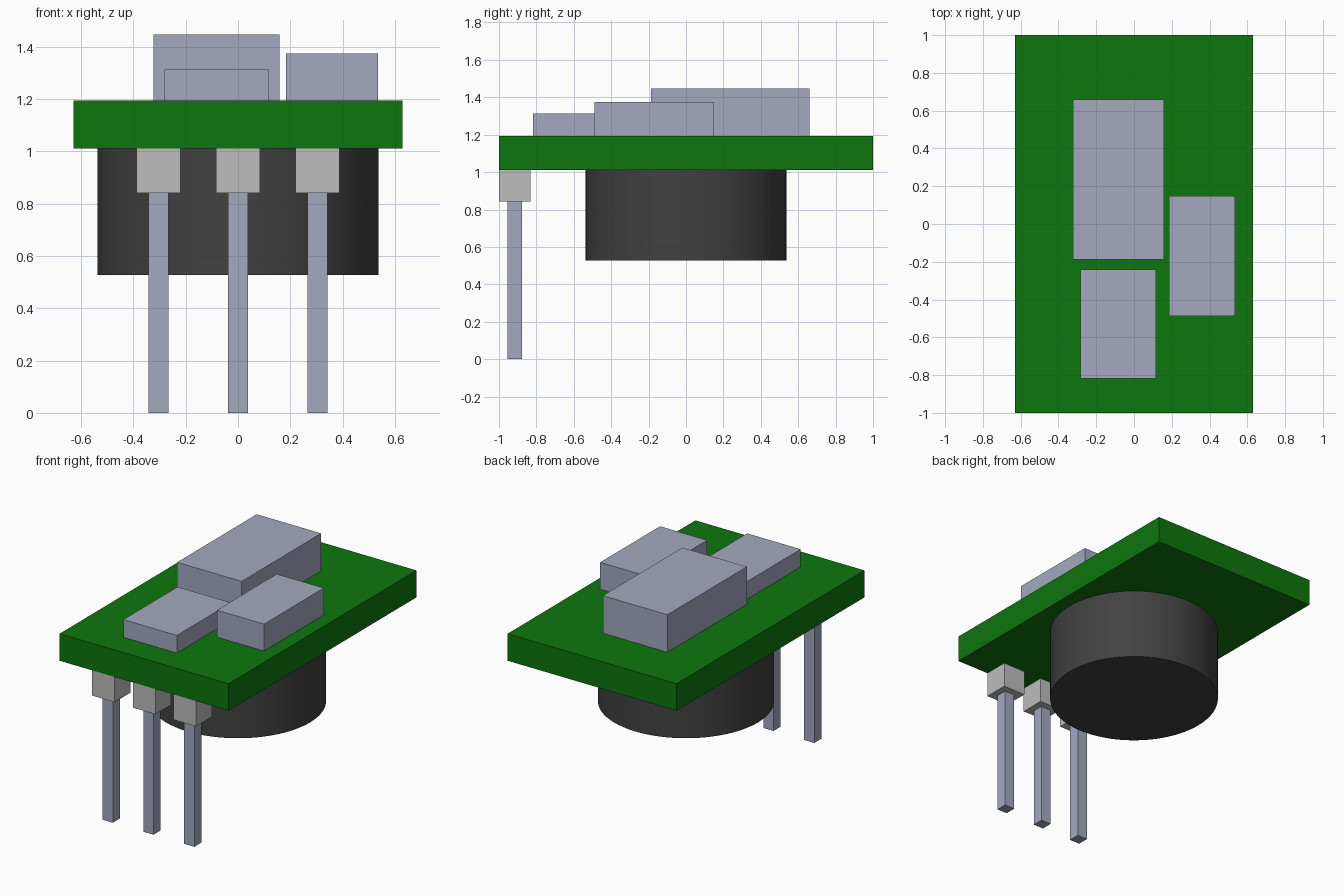
import bpy
import math

cube = bpy.data.objects.get("Cube")
if cube:
    bpy.data.objects.remove(cube, do_unlink=True)


def material(name, rgb):
    m = bpy.data.materials.new(name)
    m.use_nodes = True
    colour = (*rgb, 1.0)
    m.diffuse_color = colour
    m.node_tree.nodes["Principled BSDF"].inputs["Base Color"].default_value = colour
    return m


green = material("board green", (0.004, 0.181, 0.004))
metal = material("blue grey metal", (0.366, 0.397, 0.521))
grey = material("light grey plastic", (0.509, 0.509, 0.509))
black = material("dark grey plastic", (0.053, 0.053, 0.053))


def box(name, x, y, z, mat):
    """Box from (min, max) pairs along each axis."""
    bpy.ops.mesh.primitive_cube_add(size=1, location=[sum(r) / 2 for r in (x, y, z)])
    ob = bpy.context.object
    ob.name = name
    ob.scale = [r[1] - r[0] for r in (x, y, z)]
    bpy.ops.object.transform_apply(location=False, rotation=False, scale=True)
    ob.data.materials.append(mat)
    return ob


BOTTOM, TOP = 1.012, 1.194

# Circuit board
box("circuit_board", (-0.63, 0.63), (-1, 1), (BOTTOM, TOP), green)

# Components on top of the board
box("large_component", (-0.323, 0.158), (-0.187, 0.66), (TOP, 1.447), metal)
box("side_component", (0.184, 0.536), (-0.488, 0.149), (TOP, 1.375), metal)
box("front_component", (-0.282, 0.117), (-0.818, -0.241), (TOP, 1.313), metal)

# Round housing under the board
bpy.ops.mesh.primitive_cylinder_add(vertices=96, radius=0.538, depth=BOTTOM - 0.527,
                                    location=(0, 0, (BOTTOM + 0.527) / 2))
housing = bpy.context.object
housing.name = "round_housing"
housing.data.materials.append(black)
bpy.ops.object.shade_smooth_by_angle(angle=math.radians(30))

# Row of header pins with their spacers
SPACER, PIN, PIN_Y = 0.084, 0.038, -0.916
for side, x in (("right", -0.304), ("middle", 0.0), ("left", 0.304)):
    box(f"{side}_pin_spacer", (x - SPACER, x + SPACER),
        (PIN_Y - SPACER, PIN_Y + SPACER), (0.842, BOTTOM), grey)
    box(f"{side}_pin", (x - PIN, x + PIN),
        (PIN_Y - PIN, PIN_Y + PIN), (0, 0.842), metal)
